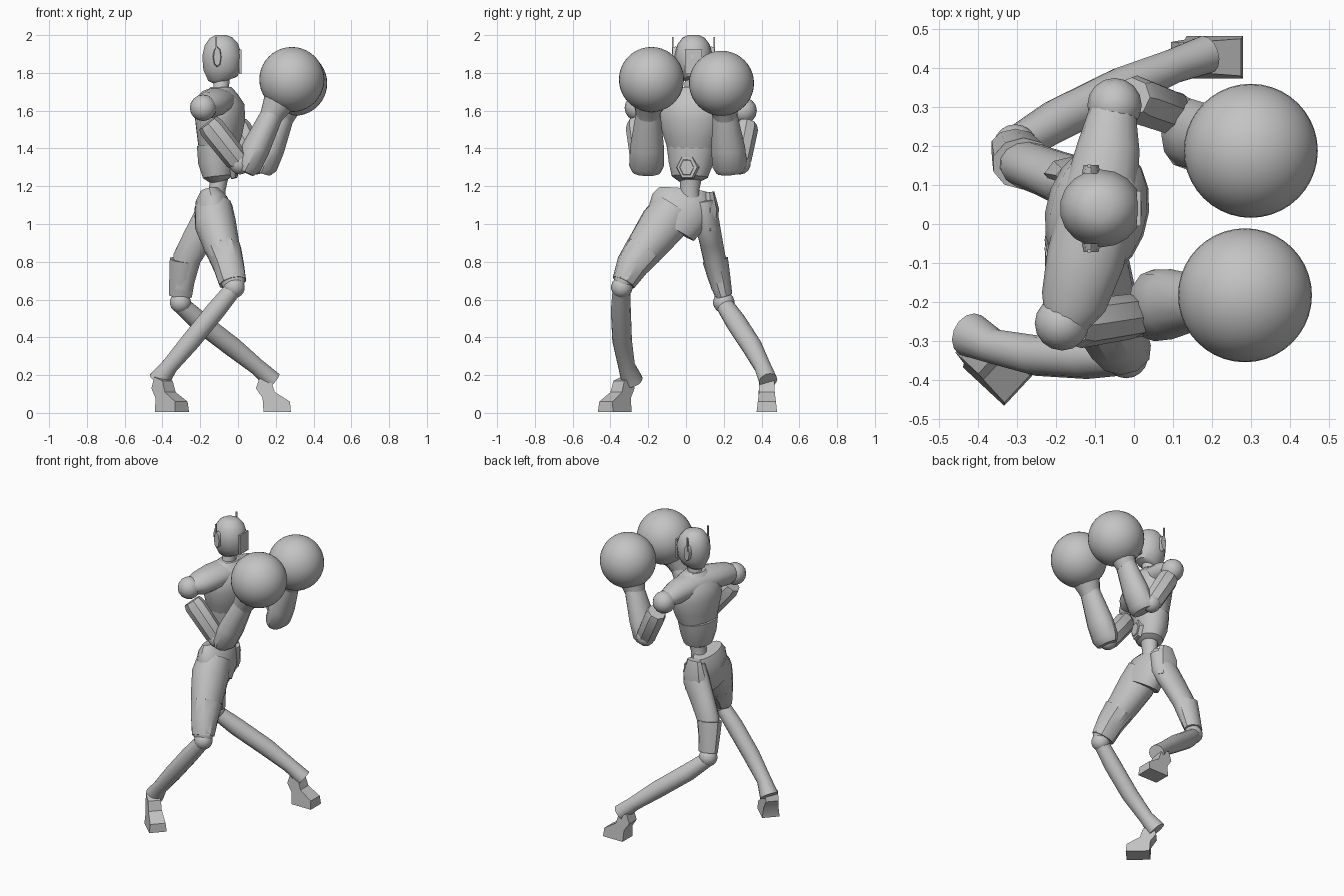
import bpy, bmesh, math
from mathutils import Vector, Matrix

if "Cube" in bpy.data.objects:
    bpy.data.objects.remove(bpy.data.objects["Cube"])

COLOUR = (0.55, 0.55, 0.55, 1)
grey = bpy.data.materials.new("plain_grey")
grey.use_nodes = True
grey.diffuse_color = COLOUR
grey.node_tree.nodes["Principled BSDF"].inputs["Base Color"].default_value = COLOUR
parts = []


def finish(name, bm):
    bmesh.ops.recalc_face_normals(bm, faces=bm.faces)
    mesh = bpy.data.meshes.new(name)
    bm.to_mesh(mesh)
    bm.free()
    mesh.materials.append(grey)
    ob = bpy.data.objects.new(name, mesh)
    bpy.context.collection.objects.link(ob)
    parts.append(ob)
    return ob


def loft(name, stations, hint=(0, 1, 0), sides=14):
    """Skin oval rings; station = x, y, z, radius along hint, other radius."""
    bm = bmesh.new()
    pts = [Vector(s[:3]) for s in stations]
    rings = []
    for i, s in enumerate(stations):
        t = (pts[min(i + 1, len(pts) - 1)] - pts[max(i - 1, 0)]).normalized()
        h = Vector(hint)
        u = (h - t * h.dot(t)).normalized()
        v = t.cross(u)
        rings.append([bm.verts.new(pts[i] + u * s[3] * math.cos(k * math.tau / sides)
                                   + v * s[-1] * math.sin(k * math.tau / sides))
                      for k in range(sides)])
    for a, b in zip(rings, rings[1:]):
        for k in range(sides):
            j = (k + 1) % sides
            bm.faces.new((a[k], a[j], b[j], b[k]))
    bm.faces.new(rings[0])
    bm.faces.new(rings[-1])
    return finish(name, bm)


def ball(name, centre, r, scale=(1, 1, 1), seg=24):
    bm = bmesh.new()
    bmesh.ops.create_uvsphere(bm, u_segments=seg, v_segments=seg // 2, radius=r)
    bmesh.ops.transform(bm, matrix=Matrix.Translation(centre) @ Matrix.Diagonal((*scale, 1)),
                        verts=bm.verts)
    return finish(name, bm)


def box(name, centre, size):
    bm = bmesh.new()
    bmesh.ops.create_cube(bm, size=1)
    bmesh.ops.transform(bm, matrix=Matrix.Translation(centre) @ Matrix.Diagonal((*size, 1)),
                        verts=bm.verts)
    return finish(name, bm)


def foot(name, heel, angle):
    """Side profile spread sideways, narrower towards the ankle."""
    profile = [(-.03, .19), (.03, .17), (.05, .11), (.13, .06), (.135, .005),
               (-.01, .005), (-.015, .08), (-.05, .13)]
    bm = bmesh.new()
    rows = []
    for side in (-1, 1):
        rows.append([bm.verts.new((x, side * (.055 - .12 * min(z, .13)), z)) for x, z in profile])
    n = len(profile)
    for k in range(n):
        j = (k + 1) % n
        bm.faces.new((rows[0][k], rows[0][j], rows[1][j], rows[1][k]))
    for r in rows:
        bm.faces.new(r)
    bmesh.ops.transform(bm, matrix=Matrix.Translation(heel) @ Matrix.Rotation(angle, 4, 'Z'),
                        verts=bm.verts)
    return finish(name, bm)


# Head, visor, ear pieces and neck
loft("head", [(-.075, .04, 1.755, .04, .05), (-.08, .04, 1.77, .062, .08),
              (-.085, .04, 1.82, .088, .1), (-.085, .04, 1.89, .1, .106),
              (-.088, .04, 1.95, .086, .09), (-.09, .04, 1.985, .06, .062),
              (-.09, .04, 2.0, .03, .03)], sides=18)
box("visor", (.012, .04, 1.86), (.012, .09, .13))
for side, label in ((-1, "right"), (1, "left")):
    loft(label + "_ear", [(-.11, .04 + side * .09, 1.885, .024, .055),
                          (-.11, .04 + side * .112, 1.885, .019, .05)], (1, 0, 0), 8)
    box(label + "_antenna", (-.115, .04 + side * .109, 1.945), (.01, .008, .09))
loft("neck", [(-.1, .03, 1.66, .065, .06), (-.09, .035, 1.72, .045, .042),
              (-.085, .04, 1.79, .042, .045)])

# Torso, turned slightly with the leading shoulder
TWIST = (.24, 1, 0)
loft("chest", [(-.11, .03, 1.4, .13, .1), (-.1, .03, 1.47, .155, .118),
               (-.095, .03, 1.56, .18, .132), (-.09, .03, 1.64, .175, .122),
               (-.09, .03, 1.69, .13, .085), (-.09, .03, 1.725, .07, .055)], TWIST, 18)
loft("shoulder_yoke", [(-.175, -.25, 1.625, .06, .05), (-.155, -.2, 1.63, .085, .07),
                       (-.125, -.09, 1.645, .1, .075), (-.09, .05, 1.65, .1, .075),
                       (-.065, .2, 1.63, .08, .07), (-.055, .29, 1.615, .06, .05)], (1, 0, 0))
loft("abdomen", [(-.1, .02, 1.225, .055, .045), (-.105, .02, 1.25, .098, .08),
                 (-.11, .025, 1.32, .12, .1), (-.11, .03, 1.41, .137, .106)], TWIST, 16)
loft("belly_ring", [(-.03, .01, 1.3, .062, .07), (-.008, .005, 1.3, .055, .062)], sides=6)
loft("belly_plate", [(-.01, .005, 1.3, .04, .048), (-.002, .004, 1.3, .036, .043)], sides=6)
loft("waist", [(-.12, .02, 1.08, .07, .06), (-.11, .02, 1.18, .05, .045),
               (-.1, .025, 1.25, .06, .05)])

# Arms: shoulder ball, upper arm, elbow, forearm and round glove
ARMS = {
    "right": ((-.185, -.255, 1.615), (-.16, -.26, 1.535), (.01, -.235, 1.32),
              (.035, -.21, 1.275), (.19, -.2, 1.6), (.285, -.183, 1.765)),
    "left": ((-.05, .305, 1.6), (-.01, .325, 1.53), (.1, .285, 1.32),
             (.125, .235, 1.275), (.245, .205, 1.59), (.3, .188, 1.745)),
}
for label, (shoulder, top, bend, elbow, wrist, glove) in ARMS.items():
    ball(label + "_shoulder", shoulder, .07, seg=16)
    a, b = Vector(top), Vector(bend)
    loft(label + "_upper_arm", [(*a, .052, .058), (*a.lerp(b, .12), .062, .068),
                                (*a.lerp(b, .9), .058, .064), (*b, .048, .05)], sides=8)
    ball(label + "_elbow", bend, .058, seg=14)
    a, b = Vector(elbow), Vector(wrist)
    loft(label + "_forearm", [(*a, .076, .05), (*a.lerp(b, .1), .092, .072),
                              (*a.lerp(b, .4), .09, .074), (*a.lerp(b, .85), .07, .062),
                              (*b, .064, .058)], sides=12)
    b2 = b.lerp(Vector(glove), .5)
    loft(label + "_cuff", [(*b.lerp(a, .1), .062), (*b, .07), (*b2, .1)])
    ball(label + "_glove", glove, .172, seg=40)

# Hips running into the forward thigh
loft("hips", [(-.15, -.015, 1.18, .13, .05), (-.14, -.02, 1.13, .16, .085),
              (-.13, -.04, 1.05, .165, .1), (-.125, -.08, .98, .14, .1)], sides=16)
loft("right_thigh", [(-.13, -.06, 1.09, .11, .1), (-.12, -.12, 1.0, .125, .11),
                     (-.085, -.21, .88, .105, .095), (-.05, -.285, .78, .082, .08),
                     (-.028, -.33, .7, .058, .07), (-.022, -.337, .67, .045, .055)], sides=16)
loft("right_thigh_guard", [(-.075, -.225, .86, .103, .096), (-.05, -.285, .78, .087, .085),
                           (-.028, -.33, .69, .064, .075)], sides=10)
loft("left_thigh", [(-.13, .095, 1.13, .055, .07), (-.15, .105, 1.03, .068, .09),
                    (-.215, .13, .92, .062, .082), (-.27, .15, .82, .06, .076),
                    (-.3, .185, .66, .05, .06)])
loft("left_thigh_guard", [(-.285, .155, .81, .068, .08), (-.295, .175, .72, .06, .072),
                          (-.305, .2, .62, .046, .064)], sides=10)
loft("left_hip_plate", [(-.15, .125, 1.17, .025, .05), (-.15, .13, 1.08, .045, .08),
                        (-.16, .13, .97, .035, .075)], sides=8)

# Knees, shins and feet
ball("right_knee", (-.02, -.34, .665), .057, seg=18)
ball("left_knee", (-.305, .2, .585), .057, seg=18)
loft("right_shin", [(-.03, -.342, .65, .047), (-.12, -.345, .54, .053),
                    (-.25, -.338, .38, .052), (-.36, -.315, .25, .045),
                    (-.42, -.285, .17, .058)])
loft("left_shin", [(-.3, .205, .57, .047), (-.2, .265, .48, .055),
                   (-.03, .35, .35, .054), (.1, .405, .245, .045),
                   (.185, .435, .17, .05)])
foot("right_foot", (-.395, -.335, 0), -.75)
foot("left_foot", (.145, .428, 0), 0)

# Smooth shading with crisp edges
bpy.ops.object.select_all(action='DESELECT')
for ob in parts:
    ob.select_set(True)
bpy.context.view_layer.objects.active = parts[0]
bpy.ops.object.shade_smooth_by_angle(angle=math.radians(35))
